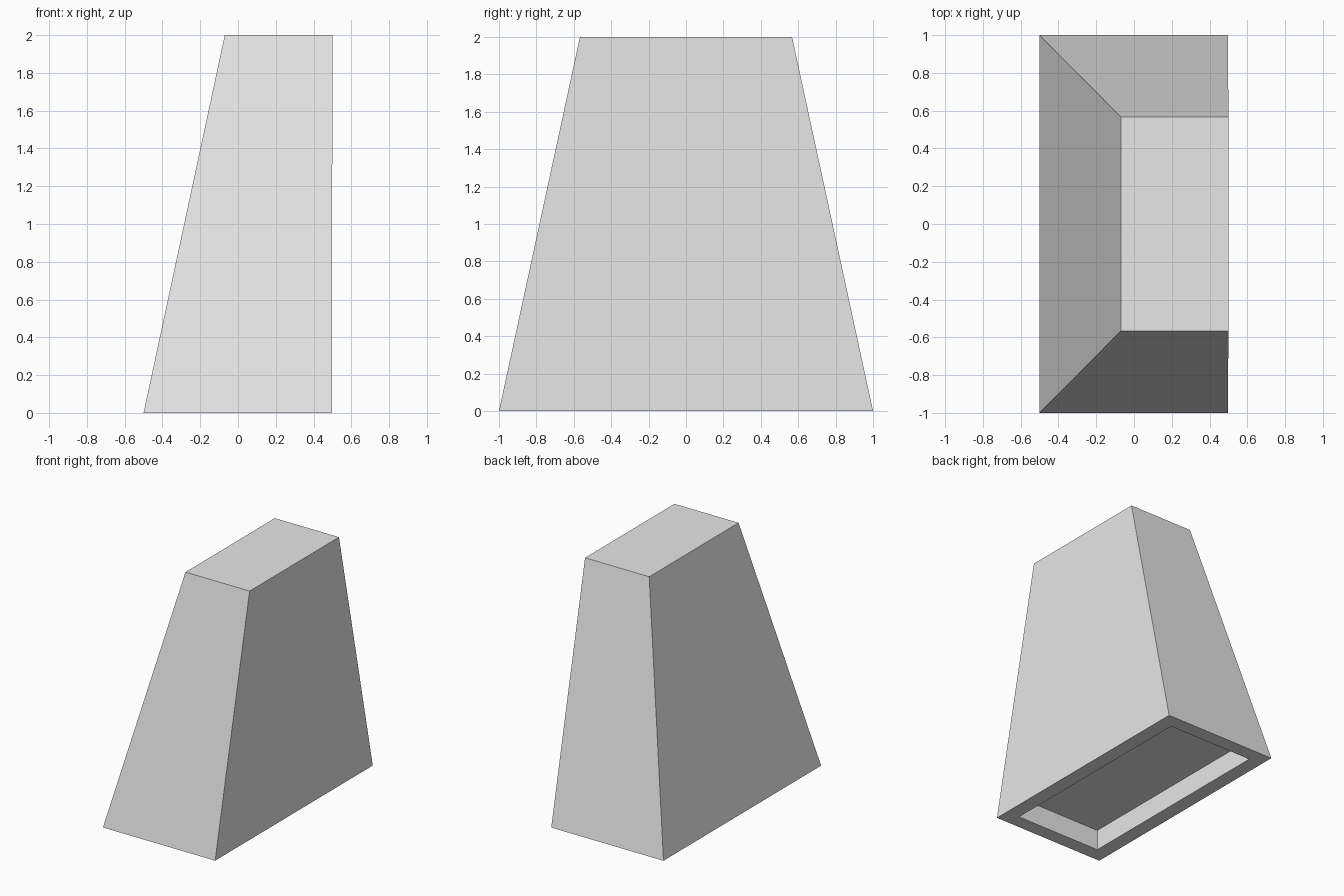
import bpy
import bmesh
from mathutils import Vector

cube = bpy.data.objects.get("Cube")
if cube:
    bpy.data.objects.remove(cube, do_unlink=True)

# Plain light grey
grey = bpy.data.materials.new("light_grey")
grey.use_nodes = True
colour = (0.8, 0.8, 0.8, 1)
grey.diffuse_color = colour
grey.node_tree.nodes["Principled BSDF"].inputs["Base Color"].default_value = colour

RIM = 0.166      # width of the rim and depth of the recess underneath

# Tapered block: a box whose top is narrowed on three sides
bm = bmesh.new()
bmesh.ops.create_cube(bm, size=2)
for v in bm.verts:
    top = v.co.z > 0
    left = v.co.x > 0
    if top:
        v.co = Vector((0.5 if left else -0.07, 0.567 * v.co.y, 2))
    else:
        v.co = Vector((0.497 if left else -0.5, v.co.y, 0))

# Shallow recess in the underside
bm.normal_update()
base = min(bm.faces, key=lambda f: f.normal.z)
bmesh.ops.inset_individual(bm, faces=[base], thickness=RIM)
floor = bmesh.ops.extrude_discrete_faces(bm, faces=[base])["faces"][0]
bmesh.ops.translate(bm, verts=floor.verts, vec=(0, 0, RIM))
bmesh.ops.recalc_face_normals(bm, faces=bm.faces)

mesh = bpy.data.meshes.new("tapered_block")
bm.to_mesh(mesh)
bm.free()
mesh.materials.append(grey)
block = bpy.data.objects.new("tapered_block", mesh)
bpy.context.collection.objects.link(block)
